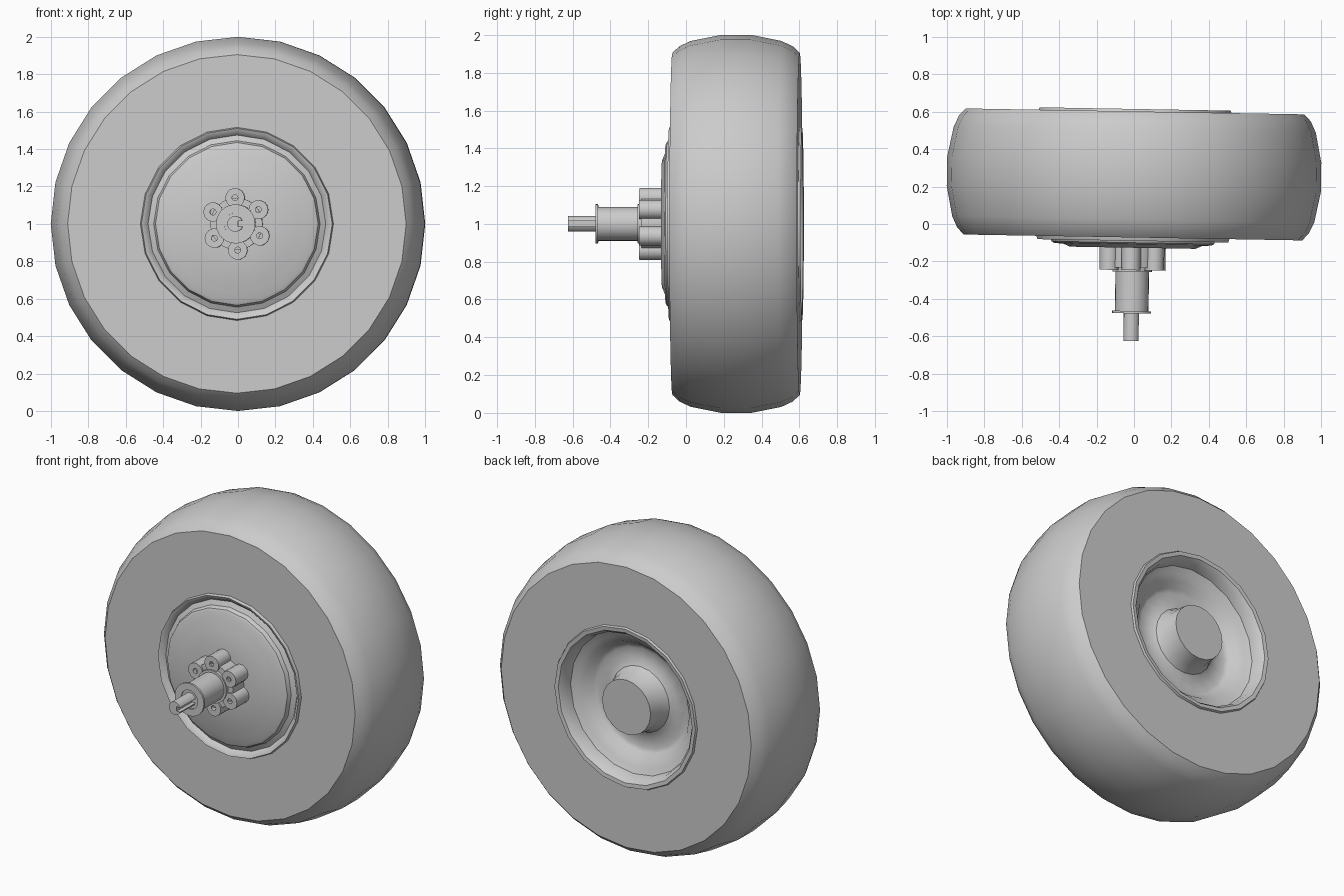
import bpy, bmesh, math
from mathutils import Matrix, Vector

cube = bpy.data.objects.get("Cube")
if cube:
    bpy.data.objects.remove(cube, do_unlink=True)

grey = bpy.data.materials.new("plain_grey")
grey.use_nodes = True
grey.diffuse_color = (0.6, 0.6, 0.6, 1)
grey.node_tree.nodes["Principled BSDF"].inputs["Base Color"].default_value = (0.6, 0.6, 0.6, 1)

# The whole wheel is toed by one degree about its middle
MIDDLE = 0.265
TOE = (Matrix.Translation((0, MIDDLE, 1)) @ Matrix.Rotation(math.radians(-1), 4, 'Z')
       @ Matrix.Translation((0, -MIDDLE, 0)))


def finish(name, bm, angle=35):
    bmesh.ops.recalc_face_normals(bm, faces=bm.faces[:])
    bm.transform(TOE)
    mesh = bpy.data.meshes.new(name)
    bm.to_mesh(mesh)
    bm.free()
    mesh.materials.append(grey)
    obj = bpy.data.objects.new(name, mesh)
    bpy.context.collection.objects.link(obj)
    bpy.ops.object.select_all(action='DESELECT')
    bpy.context.view_layer.objects.active = obj
    obj.select_set(True)
    bpy.ops.object.shade_smooth_by_angle(angle=math.radians(angle))
    return obj


def lathe(name, profile, sides, centre=(0, 0), closed=False):
    """Turn (radius, y) points about the y direction; open ends are capped."""
    bm = bmesh.new()
    rings = []
    for r, y in profile:
        rings.append([bm.verts.new((centre[0] + r * math.cos(math.tau * i / sides), y,
                                    centre[1] + r * math.sin(math.tau * i / sides)))
                      for i in range(sides)])
    pairs = list(zip(rings, rings[1:]))
    if closed:
        pairs.append((rings[-1], rings[0]))
    else:
        bm.faces.new(rings[0])
        bm.faces.new(rings[-1])
    for a, b in pairs:
        for i in range(sides):
            j = (i + 1) % sides
            bm.faces.new((a[i], a[j], b[j], b[i]))
    return finish(name, bm)


# Tyre: flat sidewalls and a rounded tread, mirrored across the middle
half = [(0.49, 0.337), (0.905, 0.337), (0.94, 0.3), (0.968, 0.24), (1.0, 0.08)]
tyre = [(r, MIDDLE - w) for r, w in half] + [(r, MIDDLE + w) for r, w in reversed(half)]
lathe("tyre", tyre, 28, closed=True)

# Rim and pressed disc, from the front face round to the dished back and its cap
rim = [(0.1, -0.127), (0.335, -0.127), (0.37, -0.112), (0.42, -0.108), (0.435, -0.1),
       (0.445, -0.075), (0.475, -0.06), (0.495, -0.085), (0.51, -0.09), (0.517, -0.07),
       (0.517, 0.6), (0.51, 0.615), (0.485, 0.612), (0.465, 0.585), (0.455, 0.53),
       (0.42, 0.51), (0.375, 0.49), (0.345, 0.45), (0.32, 0.44), (0.25, 0.44),
       (0.21, 0.46), (0.185, 0.51), (0.175, 0.6)]
lathe("rim", rim, 20)

# Hub: flange core, bearing tube and end collar
lathe("hub", [(0.14, -0.12), (0.14, -0.235), (0.105, -0.235), (0.105, -0.255),
              (0.09, -0.255), (0.09, -0.465), (0.105, -0.465), (0.105, -0.478),
              (0.06, -0.478), (0.06, -0.47)], 24)

# Six hollow bolt bosses round the flange
for k in range(6):
    a = math.radians(93 + 60 * k)
    lathe(f"bolt_boss_{k + 1}",
          [(0.016, -0.2), (0.016, -0.247), (0.052, -0.247), (0.052, -0.12)],
          14, centre=(0.14 * math.cos(a), 0.14 * math.sin(a)))

# Axle stub with a keyway along one side
outline = [(0.042 * math.cos(math.radians(t)), 0.042 * math.sin(math.radians(t)))
           for t in range(20, 341, 20)]
outline += [(0.015, outline[-1][1]), (0.015, outline[0][1])]
bm = bmesh.new()
end = bm.faces.new([bm.verts.new((x, -0.625, z)) for x, z in outline])
solid = bmesh.ops.extrude_face_region(bm, geom=[end], use_keep_orig=True)
moved = [g for g in solid["geom"] if isinstance(g, bmesh.types.BMVert)]
bmesh.ops.translate(bm, verts=moved, vec=Vector((0, 0.18, 0)))
finish("axle", bm)
